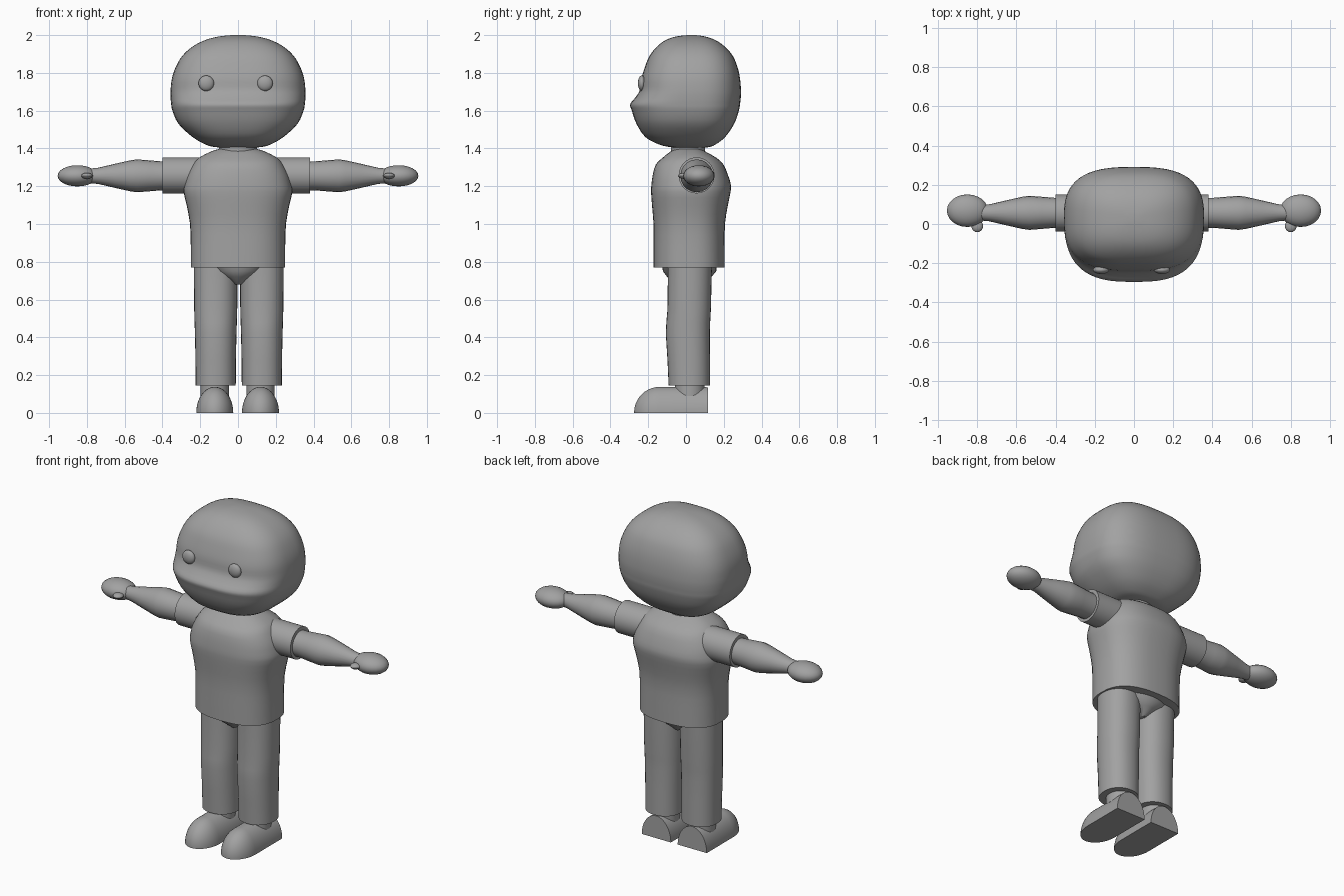
import bpy, bmesh, math
from mathutils import Vector

if "Cube" in bpy.data.objects:
    bpy.data.objects.remove(bpy.data.objects["Cube"])

grey = bpy.data.materials.new("plain grey")
grey.diffuse_color = (0.36, 0.36, 0.36, 1)
grey.use_nodes = True
grey.node_tree.nodes["Principled BSDF"].inputs["Base Color"].default_value = grey.diffuse_color


def finish(name, bm, angle=35):
    bmesh.ops.recalc_face_normals(bm, faces=bm.faces)
    me = bpy.data.meshes.new(name)
    bm.to_mesh(me)
    bm.free()
    me.materials.append(grey)
    ob = bpy.data.objects.new(name, me)
    bpy.context.collection.objects.link(ob)
    bpy.ops.object.select_all(action='DESELECT')
    ob.select_set(True)
    bpy.context.view_layer.objects.active = ob
    bpy.ops.object.shade_smooth_by_angle(angle=math.radians(angle))
    return ob


def refine(rows, k):
    """Catmull-Rom interpolation between the rows, k steps per span."""
    out = []
    for i in range(len(rows) - 1):
        p0, p1 = rows[max(i - 1, 0)], rows[i]
        p2, p3 = rows[i + 1], rows[min(i + 2, len(rows) - 1)]
        for j in range(k):
            t = j / k
            out.append([0.5 * (2 * b + (c - a) * t + (2 * a - 5 * b + 4 * c - d) * t * t
                               + (3 * b - a - 3 * c + d) * t ** 3)
                        for a, b, c, d in zip(p0, p1, p2, p3)])
    return out + [list(rows[-1])]


def loft(name, rows, axis='z', cx=0, cy=0, power=2, sides=32, half=False, angle=35):
    """Rows are (position, half width, low edge, high edge); sections are superellipses."""
    bm = bmesh.new()
    rings = []
    for w, rx, lo, hi in rows:
        ring = []
        for i in range(sides):
            a = math.pi * i / (sides - 1) if half else math.tau * i / sides
            c, s = math.cos(a), math.sin(a)
            u = cx + math.copysign(abs(c) ** (2 / power), c) * rx
            v = cy + abs(s) ** (2 / power) * ((hi - cy) if s > 0 else (lo - cy))
            p = {'z': (u, v, w), 'x': (w, u, v), 'y': (u, w, v)}[axis]
            ring.append(bm.verts.new(p))
        rings.append(ring)
    for a, b in zip(rings, rings[1:]):
        for i in range(sides):
            j = (i + 1) % sides
            bm.faces.new((a[i], a[j], b[j], b[i]))
    bm.faces.new(rings[0])
    bm.faces.new(rings[-1])
    return finish(name, bm, angle)


def ellipsoid(name, centre, radii, seg=24):
    bm = bmesh.new()
    bmesh.ops.create_uvsphere(bm, u_segments=seg, v_segments=seg // 2, radius=1)
    for v in bm.verts:
        v.co = Vector(centre) + Vector(c * r for c, r in zip(v.co, radii))
    return finish(name, bm)


# Head: rounded box with a soft muzzle ridge across the face
head = [(1.402, .04, -.02, .07), (1.407, .12, -.08, .12), (1.42, .17, -.14, .155),
        (1.46, .24, -.215, .207), (1.53, .315, -.262, .255), (1.60, .347, -.287, .28),
        (1.635, .354, -.295, .286), (1.67, .357, -.268, .29), (1.71, .357, -.244, .291),
        (1.77, .35, -.236, .286), (1.83, .33, -.218, .273), (1.89, .295, -.193, .248),
        (1.94, .24, -.153, .205), (1.975, .17, -.105, .153), (1.993, .10, -.05, .10),
        (2.0, .03, .01, .05)]
loft("head", refine(head, 3), cy=.03, power=2.8, sides=56, angle=60)
for x in (-.168, .143):
    ellipsoid("eye", (x, -.234, 1.745), (.041, .021, .041))

# Neck and shirt
loft("neck", [(1.36, .10, -.08, .10), (1.44, .10, -.08, .10)], cy=.01)
shirt = [(.77, .25, -.172, .205), (.88, .25, -.172, .205), (1.0, .254, -.172, .206),
         (1.10, .272, -.18, .222), (1.17, .288, -.185, .236), (1.21, .282, -.183, .237),
         (1.26, .268, -.176, .222), (1.315, .238, -.16, .198), (1.35, .208, -.125, .162),
         (1.385, .14, -.08, .10), (1.40, .09, -.05, .07)]
loft("shirt", refine(shirt, 2), cy=.02, power=2.5, sides=40)

# Pelvis wedge under the shirt
loft("pelvis", [(.68, .025, -.05, .09), (.72, .10, -.10, .135),
                (.75, .155, -.122, .16), (.79, .21, -.13, .165)], cy=.02)

for s in (-1, 1):
    # Arm: sleeve, tapered forearm, flat oval hand and thumb
    end = .39 + (.01 if s < 0 else -.01)
    loft("sleeve", [(s * x, .095, 1.162, 1.353) for x in (.16, end)],
         'x', cx=.056, cy=1.257)
    arm = [(.36, .076), (.41, .077), (.47, .082), (.535, .087), (.57, .082),
           (.65, .064), (.74, .043), (.79, .038)]
    loft("arm", [(s * x, r, 1.255 - r, 1.255 + r) for x, r in arm],
         'x', cx=.057, cy=1.255, sides=20)
    ellipsoid("hand", (s * .85, .068, 1.255), (.105, .083, .056))
    ellipsoid("thumb", (s * .80, -.01, 1.255), (.030, .032, .016), 16)

    # Leg: trouser leg with a slight knee bend, ankle and shoe
    leg = [(.145, .106, -.092, .127), (.28, .107, -.098, .127), (.42, .110, -.107, .126),
           (.48, .112, -.104, .128), (.55, .114, -.098, .132), (.82, .116, -.095, .138)]
    loft("trouser_leg", leg, cx=s * .122 + .004, cy=.02, power=2.2)
    foot_x = s * .121 - .002
    loft("ankle", [(.09, .075, -.058, .098), (.18, .075, -.058, .098)], cx=foot_x, cy=.02)
    shoe = [(.116, .098, 0, .136), (-.14, .098, 0, .138)]
    for i in range(1, 11):
        a = math.radians(i * 8.9)
        shoe.append((-.14 - .135 * math.sin(a), .098 * math.cos(a), 0, .138 * math.cos(a)))
    loft("shoe", shoe, 'y', cx=foot_x, sides=24, half=True, angle=40)
